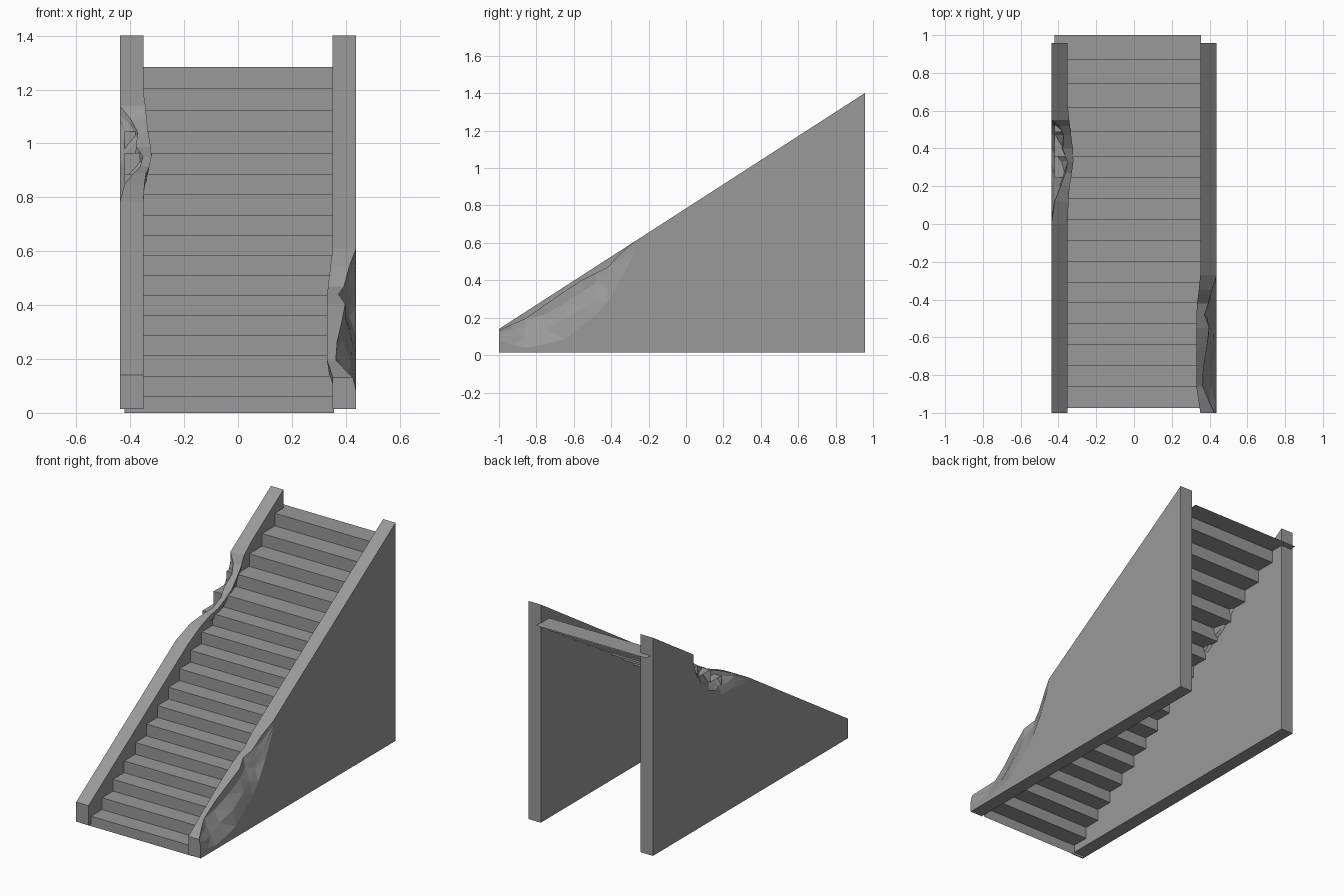
import bpy, bmesh, random

random.seed(4)

stone = bpy.data.materials.new("dark_stone")
stone.diffuse_color = (0.32, 0.32, 0.32, 1)


def add_object(name, bm):
    bmesh.ops.recalc_face_normals(bm, faces=bm.faces)
    mesh = bpy.data.meshes.new(name)
    bm.to_mesh(mesh)
    bm.free()
    mesh.materials.append(stone)
    obj = bpy.data.objects.new(name, mesh)
    bpy.context.collection.objects.link(obj)
    return obj


# Steps: an open zigzag sheet, 12 shallow treads then 5 deeper ones
def build_steps():
    y, z = -0.975, 0.0
    profile = [(y, z)]
    for i in range(17):
        z += 0.063 if i == 0 else 0.0747 if i < 12 else 0.0797
        profile.append((y, z))
        y += 0.1111 if i < 12 else 0.1283
        profile.append((y, z))
    bm = bmesh.new()
    rows = [[bm.verts.new((x, py, pz)) for x in (-0.422, 0.356)] for py, pz in profile]
    for a, b in zip(rows, rows[1:]):
        bm.faces.new((a[0], a[1], b[1], b[0]))
    add_object("steps", bm)


# Side wall: cross-sections lofted along y.
# Each station is (y, outer inset, inner bulge, top drop, depth of damage)
def build_wall(name, side, stations):
    bm = bmesh.new()
    outer, inner, base = 0.438, 0.351, 0.015
    rings = []
    for y, inset, bulge, drop, reach in stations:
        edge = 0.14 + 0.6445 * (y + 1)
        top = edge - drop
        j1, j2 = random.uniform(0.75, 1.05), random.uniform(0.25, 0.6)
        section = [
            (outer, base),
            (outer, edge - reach),
            (outer - inset * j2, top - (reach - drop) * 0.6),
            (outer - inset * j1, top - (reach - drop) * 0.25),
            (outer - inset, top),
            (inner - bulge, top),
            (inner - bulge * 0.6, top - (reach - drop) * 0.35),
            (inner, edge - max(reach * 0.6, drop + 0.02)),
            (inner, base),
        ]
        rings.append([bm.verts.new((side * x, y, z)) for x, z in section])
    for a, b in zip(rings, rings[1:]):
        n = len(a)
        for i in range(n):
            k = (i + 1) % n
            bm.faces.new((a[i], a[k], b[k], b[i]))
    bm.faces.new(rings[0])
    bm.faces.new(rings[-1])
    bmesh.ops.triangulate(bm, faces=bm.faces)
    add_object(name, bm)


build_steps()

# Right wall, chipped along its lower end
build_wall("right_wall", 1, [
    (-1.00, 0.012, 0.000, 0.008, 0.06),
    (-0.93, 0.045, 0.010, 0.020, 0.13),
    (-0.86, 0.075, 0.021, 0.035, 0.19),
    (-0.76, 0.070, 0.021, 0.030, 0.24),
    (-0.65, 0.052, 0.021, 0.025, 0.28),
    (-0.55, 0.040, 0.020, 0.025, 0.27),
    (-0.48, 0.065, 0.020, 0.035, 0.26),
    (-0.42, 0.045, 0.017, 0.045, 0.23),
    (-0.35, 0.025, 0.008, 0.015, 0.16),
    (-0.27, 0.000, 0.000, 0.000, 0.05),
    (0.957, 0.000, 0.000, 0.000, 0.05),
])

# Left wall, broken away higher up so the step ends show
build_wall("left_wall", -1, [
    (-1.00, 0.000, 0.000, 0.000, 0.05),
    (0.00, 0.000, 0.000, 0.000, 0.05),
    (0.12, 0.018, 0.004, 0.010, 0.09),
    (0.20, 0.050, 0.010, 0.025, 0.14),
    (0.27, 0.075, 0.022, 0.045, 0.18),
    (0.33, 0.085, 0.030, 0.045, 0.17),
    (0.40, 0.060, 0.027, 0.055, 0.19),
    (0.47, 0.065, 0.018, 0.045, 0.16),
    (0.52, 0.040, 0.012, 0.030, 0.12),
    (0.55, 0.000, 0.008, 0.000, 0.06),
    (0.63, 0.000, 0.000, 0.000, 0.05),
    (0.957, 0.000, 0.000, 0.000, 0.05),
])
